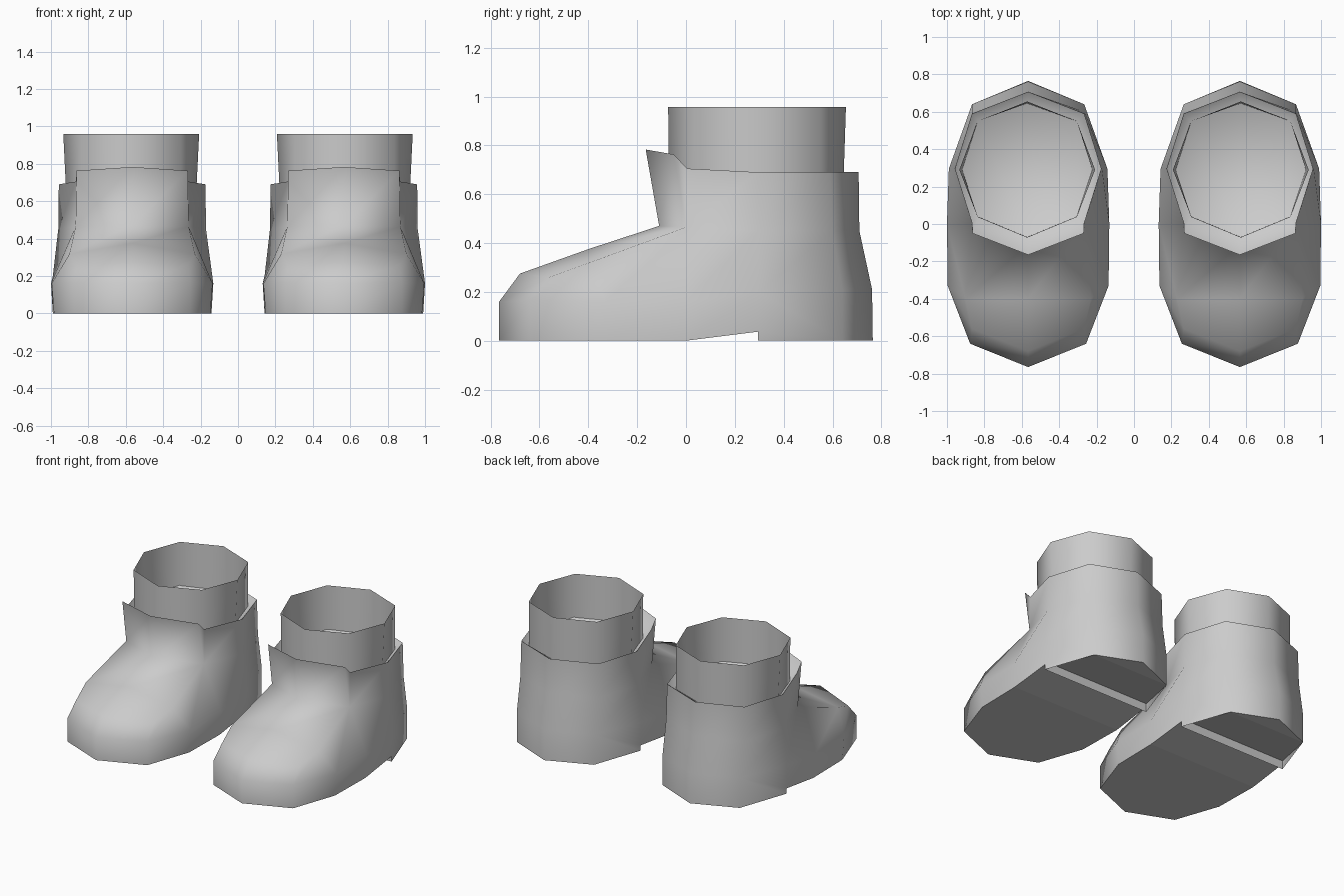
import bpy, bmesh, math

if "Cube" in bpy.data.objects:
    bpy.data.objects.remove(bpy.data.objects["Cube"])

grey = bpy.data.materials.new("warm_grey")
grey.diffuse_color = (0.6, 0.6, 0.6, 1)
grey.use_nodes = True
grey.node_tree.nodes["Principled BSDF"].inputs["Base Color"].default_value = grey.diffuse_color

# Half-boot points (mirrored across the boot's own middle)
P = {
    # sole outline, toe to heel
    "s0": (0, -.765, 0), "s1": (.31, -.64, 0), "s2": (.418, -.33, 0), "s3": (.424, 0, 0),
    "s4": (.42, .295, 0), "s5": (.3, .64, 0), "s6": (0, .765, 0), "h4": (.42, .295, .037),
    # widest line
    "m0": (0, -.765, .16), "m1": (.31, -.64, .165), "m2": (.43, -.33, .16), "m3": (.434, 0, .16),
    "m4": (.424, .295, .2), "m5": (.3, .64, .21), "m6": (0, .762, .21),
    # toe cap, instep and ankle
    "t0": (0, -.68, .275), "t1": (.3, -.56, .26), "i0": (0, -.4, .375), "i1": (.335, -.4, .318),
    "c0": (0, -.11, .47), "c1": (.302, 0, .465),
    "u4": (.395, .295, .45), "u5": (.3, .6, .45), "u6": (0, .71, .45),
    # rim and tongue
    "r0": (0, -.165, .783), "r1": (.297, -.05, .763), "r2": (.3, .005, .705),
    "r4": (.392, .295, .69), "r5": (.3, .59, .69), "r6": (0, .707, .69),
    # sock base and sock top
    "q0": (0, -.07, .65), "q2": (.265, .04, .65), "q4": (.348, .29, .65),
    "q5": (.265, .55, .65), "q6": (0, .645, .65),
    "k0": (0, -.073, .958), "k2": (.265, .037, .958), "k4": (.363, .29, .958),
    "k5": (.265, .55, .958), "k6": (0, .655, .958),
    # top edge of the heel step
    "g4": (.42, .295, .06),
}

PARTS = {
    "boot_upper": ["s0 s1 m1 m0", "s1 s2 m2 m1", "s2 s3 m3 m2", "s3 h4 m4 m3",
                   "h4 s4 s5 m5 m4", "s5 s6 m6 m5", "m0 m1 t1 t0", "m1 m2 i1 t1",
                   "t0 t1 i1 i0", "i0 i1 c1 c0", "m2 m3 c1 i1", "m3 m4 u4 c1",
                   "m4 m5 u5 u4", "m5 m6 u6 u5", "c0 c1 r1 r0", "c1 r2 r1",
                   "c1 u4 r4 r2", "u4 u5 r5 r4", "u5 u6 r6 r5"],
    "cuff_lining": ["r0 r1 q2 q0", "r1 r2 q2", "r2 r4 q4 q2", "r4 r5 q5 q4", "r5 r6 q6 q5",
                    "q0 q2 q4 q5 q6"],
    "sock": ["q0 q2 k2 k0", "q2 q4 k4 k2", "q4 q5 k5 k4", "q5 q6 k6 k5"],
}
# Faces that run across the middle; a minus marks the mirrored point
ACROSS = {
    "sole": ["s0 -s1 -s2 -s3 s3 s2 s1", "s3 -s3 -h4 h4"],
    "heel_step": ["s4 -s4 -g4 g4"],
    "heel_hollow": ["g4 -g4 -s5 s5", "s5 -s5 s6"],
}


def build(name, faces, cx, mirrored):
    bm = bmesh.new()
    cache = {}

    def vert(key, flip):
        if key[0] == "-":
            key, flip = key[1:], not flip
        x, y, z = P[key]
        co = (cx + (-x if flip else x), y, z)
        if co not in cache:
            cache[co] = bm.verts.new(co)
        return cache[co]

    for f in faces:
        keys = f.split()
        bm.faces.new([vert(k, False) for k in keys])
        if mirrored:
            bm.faces.new([vert(k, True) for k in reversed(keys)])
    for f in bm.faces:
        f.smooth = mirrored
    me = bpy.data.meshes.new(name)
    bm.to_mesh(me)
    bm.free()
    me.materials.append(grey)
    ob = bpy.data.objects.new(name, me)
    bpy.context.collection.objects.link(ob)


# Left and right boot
for side, cx in (("left", -.566), ("right", .566)):
    for name, faces in PARTS.items():
        # the sock stands slightly towards the outside
        shift = math.copysign(.005, cx) if name == "sock" else 0
        build(side + "_" + name, faces, cx + shift, True)
    for name, faces in ACROSS.items():
        build(side + "_" + name, faces, cx, False)
